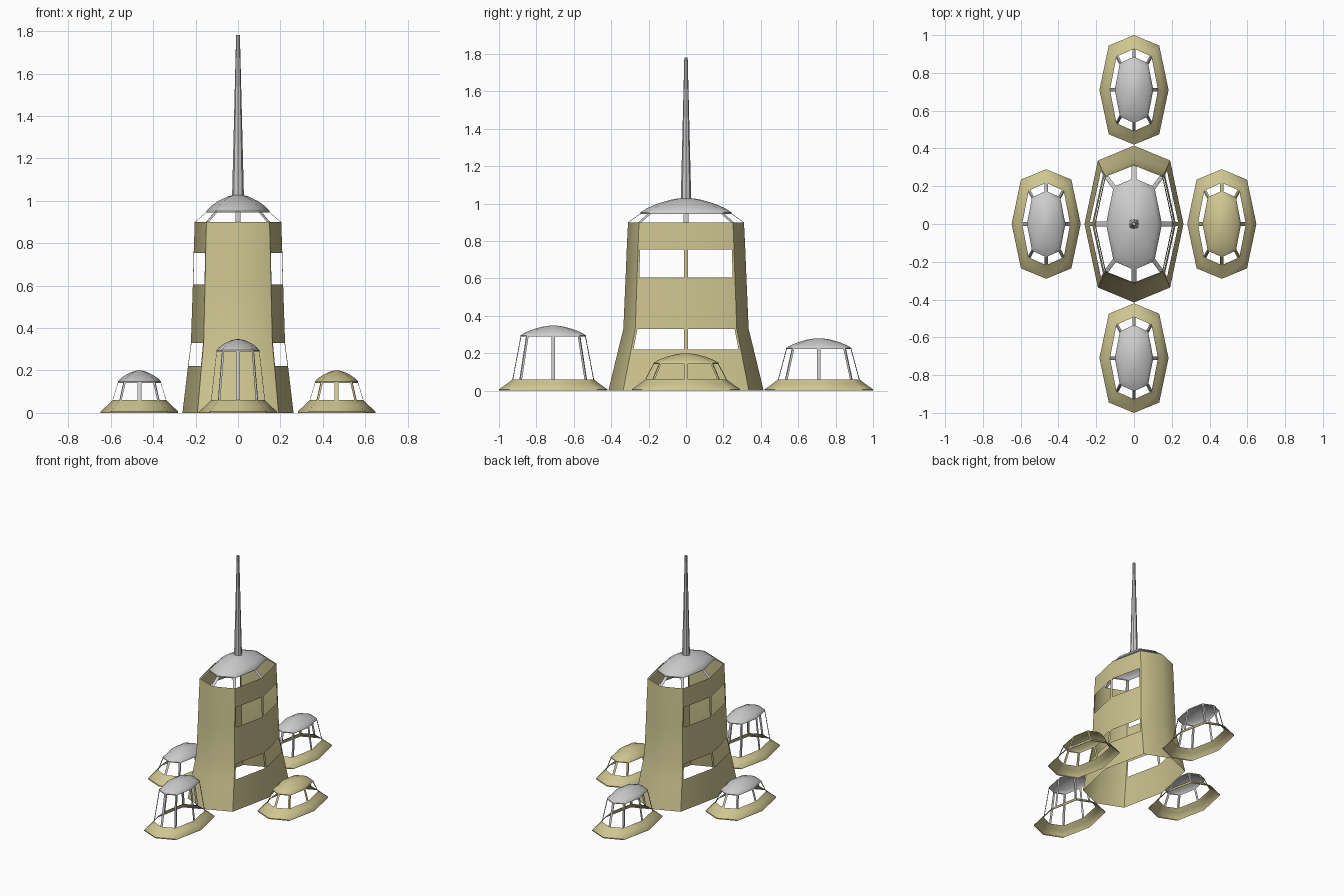
import bpy, bmesh, math
from mathutils import Vector

if "Cube" in bpy.data.objects:
    bpy.data.objects.remove(bpy.data.objects["Cube"])

olive = bpy.data.materials.new("olive")
olive.diffuse_color = (0.62, 0.56, 0.28, 1)
olive.use_nodes = True
olive.node_tree.nodes["Principled BSDF"].inputs["Base Color"].default_value = olive.diffuse_color

# Stretched octagon shared by the tower and all pods (unit half-widths)
OCT = [(0, 1), (-.73, .81), (-1, 0), (-.73, -.81), (0, -1), (.73, -.81), (1, 0), (.73, .81)]
SIDES = {1, 2, 5, 6}
ALL = set(range(8))


def ring(level, c):
    rx, ry, z = level
    return [Vector((c[0] + x * rx, c[1] + y * ry, z)) for x, y in OCT]


def shell(name, levels, c=(0, 0), mat=None, openings=None, margin=.01, angle=50):
    """Skin octagonal levels; openings maps a band to the faces left as windows."""
    bm = bmesh.new()
    openings = openings or {}

    def quad(*pts):
        bm.faces.new([bm.verts.new(p) for p in pts])

    for k in range(len(levels) - 1):
        lo, hi = ring(levels[k], c), ring(levels[k + 1], c)
        for i in range(8):
            a, b, d, e = lo[i], lo[(i + 1) % 8], hi[(i + 1) % 8], hi[i]
            if i in openings.get(k, ()):
                # only the narrow post strips along both edges
                lo_m, hi_m = (b - a).normalized() * margin, (d - e).normalized() * margin
                quad(a, a + lo_m, e + hi_m, e)
                quad(b - lo_m, b, d, d - hi_m)
            else:
                quad(a, b, d, e)
    bmesh.ops.remove_doubles(bm, verts=bm.verts, dist=1e-5)
    bmesh.ops.dissolve_degenerate(bm, edges=bm.edges, dist=1e-5)
    return finish(name, bm, mat, angle)


def finish(name, bm, mat, angle):
    me = bpy.data.meshes.new(name)
    bm.to_mesh(me)
    bm.free()
    ob = bpy.data.objects.new(name, me)
    bpy.context.collection.objects.link(ob)
    if mat:
        me.materials.append(mat)
    bpy.ops.object.select_all(action='DESELECT')
    ob.select_set(True)
    bpy.context.view_layer.objects.active = ob
    bpy.ops.object.shade_smooth_by_angle(angle=math.radians(angle))
    return ob


def dome(name, rx, ry, z, h, c=(0, 0), mat=None):
    prof = [(1, 0), (1, .1), (.85, .37), (.62, .65), (.35, .88), (.15, .98), (.001, 1)]
    shell(name, [(rx * s, ry * s, z + h * t) for s, t in prof], c, mat)


# Tower wall with two rows of side windows
shell("tower_wall", [(.262, .415, 0), (.236, .362, .22), (.222, .335, .33),
                     (.213, .323, .605), (.209, .317, .755), (.204, .31, .9)],
      mat=olive, openings={1: SIDES, 3: SIDES}, margin=.012)

# Lookout posts and roof on top of the tower
shell("tower_roof_posts", [(.204, .31, .9), (.146, .24, .95)], openings={0: ALL}, margin=.013)
dome("tower_roof", .148, .243, .945, .085)

# Tapered mast
bm = bmesh.new()
bmesh.ops.create_cone(bm, cap_ends=True, segments=8, radius1=.028, radius2=.009, depth=.765)
bmesh.ops.translate(bm, verts=bm.verts, vec=(0, 0, 1.4))
finish("mast", bm, None, 30)

# Four surrounding pods: skirt, window posts, domed roof
for name, c, h, mat in [("front_pod", (0, -.71), .348, None), ("back_pod", (0, .71), .28, None),
                        ("left_pod", (-.465, 0), .2, None), ("right_pod", (.465, 0), .2, olive)]:
    eave = h - .058
    shell(name + "_skirt", [(.183, .29, 0), (.183, .29, .007), (.152, .25, .035), (.127, .218, .06)], c, olive)
    shell(name + "_posts", [(.127, .218, .06), (.101, .174, eave + .003)], c, mat, {0: ALL})
    dome(name + "_roof", .102, .175, eave, .058, c, mat)
